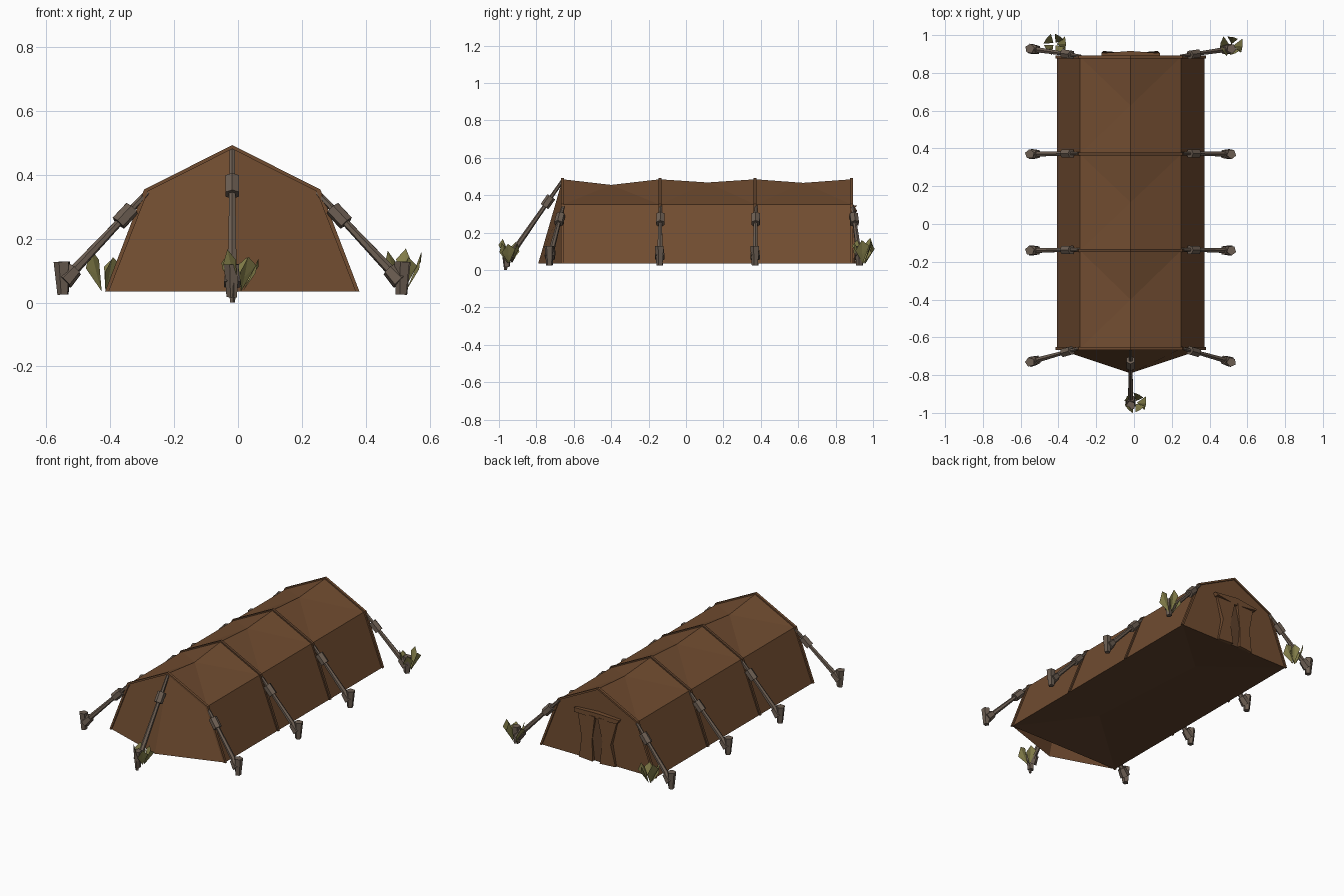
import bpy, math, random
from mathutils import Vector

if "Cube" in bpy.data.objects:
    bpy.data.objects.remove(bpy.data.objects["Cube"])

random.seed(4)
CX = -0.018          # centre line of the tent
RIBS = [-0.66, -0.14, 0.37, 0.885]
BASE, EAVE, RIDGE = 0.035, 0.35, 0.485


def material(name, col):
    m = bpy.data.materials.new(name)
    m.diffuse_color = (*col, 1)
    m.use_nodes = True
    m.node_tree.nodes["Principled BSDF"].inputs["Base Color"].default_value = m.diffuse_color
    return m


CANVAS = material("brown_canvas", (0.165, 0.073, 0.030))
TRIM = material("dark_brown_trim", (0.115, 0.054, 0.025))
WOOD = material("grey_brown_wood", (0.150, 0.112, 0.085))
LEAF = material("olive_leaf", (0.235, 0.215, 0.070))


def make(name, verts, faces, mat):
    me = bpy.data.meshes.new(name)
    me.from_pydata([tuple(v) for v in verts], [], faces)
    me.materials.append(mat)
    ob = bpy.data.objects.new(name, me)
    bpy.context.collection.objects.link(ob)
    return ob


def rod(name, a, b, r1, r2, mat, sides=6):
    """Tapered flat-sided rod between two points."""
    a, b = Vector(a), Vector(b)
    q = (b - a).to_track_quat('Z', 'Y')
    vs = []
    for p, r in ((a, r1), (b, r2)):
        for i in range(sides):
            t = 2 * math.pi * (i + 0.5) / sides
            vs.append(p + q @ Vector((r * math.cos(t), r * math.sin(t), 0)))
    fs = [(i, (i + 1) % sides, sides + (i + 1) % sides, sides + i) for i in range(sides)]
    fs += [tuple(range(sides))[::-1], tuple(range(sides, 2 * sides))]
    return make(name, vs, fs, mat)


def profile(y, grow=0.0):
    """Tent cross-section: base, eave, ridge, eave, base."""
    return [Vector((CX - 0.39 - grow, y, BASE)), Vector((CX - 0.268 - grow, y, EAVE + grow * 0.5)),
            Vector((CX, y, RIDGE + grow)), Vector((CX + 0.268 + grow, y, EAVE + grow * 0.5)),
            Vector((CX + 0.39 + grow, y, BASE))]


# canvas shell: walls, and roof panels sagging between the ribs
verts, faces = [], []
for y in RIBS:
    verts += profile(y)
for i, sag in enumerate((0.455, 0.468, 0.466)):
    a, b, m = 5 * i, 5 * i + 5, len(verts)
    verts.append(Vector((CX, (RIBS[i] + RIBS[i + 1]) / 2, sag)))
    faces += [(a, b, b + 1, a + 1), (a + 3, b + 3, b + 4, a + 4),
              (a + 2, a + 1, m), (a + 1, b + 1, m), (b + 1, b + 2, m),
              (a + 3, a + 2, m), (b + 3, a + 3, m), (b + 2, b + 3, m)]
faces = [f[::-1] for f in faces]
faces.append((19, 18, 17, 16, 15))                  # back wall
tip = len(verts)
verts.append(Vector((CX, -0.79, BASE)))             # pointed front wall
faces += [(0, tip, 2, 1), (tip, 4, 3, 2)]
make("canvas_shell", verts, faces, CANVAS)

# ground sheet, gently raised in the middle
corners = [verts[0], verts[4], verts[9], verts[14], verts[19], verts[15], verts[10], verts[5]]
mids = [Vector((CX + 0.03, -0.3, 0.08)), Vector((CX - 0.03, 0.5, 0.08))]
make("ground_sheet", corners + mids,
     [(0, 8, 1), (1, 8, 2), (0, 7, 8), (7, 6, 9), (7, 9, 8), (8, 9, 2),
      (2, 9, 3), (3, 9, 4), (4, 9, 5), (5, 9, 6)], TRIM)

# seam ribs over the canvas
for n, y in enumerate(RIBS):
    w = 0.008
    loops = [profile(y - w, -0.004), profile(y - w, 0.008), profile(y + w, 0.008), profile(y + w, -0.004)]
    vs = [v for lp in loops for v in lp]
    fs = [(5 * k + i, 5 * k + i + 1, 5 * ((k + 1) % 4) + i + 1, 5 * ((k + 1) % 4) + i)
          for k in range(4) for i in range(4)]
    fs += [(0, 5, 10, 15), (19, 14, 9, 4)]
    make(f"seam_rib_{n}", vs, fs, CANVAS if n in (0, 3) else TRIM)


def guy(name, top, foot):
    """Guy pole with a tensioner block, knot and ground stake."""
    top, foot = Vector(top), Vector(foot)
    d = (foot - top).normalized()
    flat = Vector((d.x, d.y, 0)).normalized()
    rod(name + "_pole", top, foot, 0.009, 0.016, WOOD)
    c = top.lerp(foot, 0.28)
    rod(name + "_tensioner", c - d * 0.032, c + d * 0.032, 0.025, 0.025, WOOD)
    rod(name + "_knot", foot - d * 0.03, foot + d * 0.022, 0.024, 0.03, WOOD)
    s = foot + flat * 0.018
    rod(name + "_stake", s + Vector((0, 0, -0.058)), s + Vector((0, 0, 0.045)) + flat * 0.004,
        0.018, 0.026, WOOD, 5)


# side guys, both sides of every rib; the end ones splay outwards
for n, (y, yf) in enumerate(zip(RIBS, (-0.725, -0.14, 0.37, 0.925))):
    y2 = y + 0.004
    for side, s in (("left", -1), ("right", 1)):
        guy(f"{side}_guy_{n}", (CX + s * 0.266, y2, 0.345), (CX + s * 0.512, yf, 0.083))

# front guy from the ridge
guy("front_guy", (CX, -0.66, 0.478), (CX, -0.94, 0.075))
rod("front_stake_tip", (CX, -0.965, 0.0), (CX, -0.962, 0.06), 0.008, 0.016, WOOD, 5)


# door on the back wall: rolled valance and two hanging curtains
def slab(name, pts, y0, y1, mat):
    """Polygon in the xz plane, given thickness and a bulging outer face."""
    n = len(pts)
    vs = [(CX + x, y0, z) for x, z in pts]
    vs += [(CX + x, y1 + 0.006 * (-1) ** i, z) for i, (x, z) in enumerate(pts)]
    fs = [(i, (i + 1) % n, n + (i + 1) % n, n + i) for i in range(n)]
    fs += [tuple(range(n))[::-1], tuple(range(n, 2 * n))]
    make(name, vs, fs, mat)


slab("door_valance", [(-0.145, 0.315), (0, 0.305), (0.145, 0.315), (0.155, 0.335),
                      (0, 0.345), (-0.155, 0.335)], 0.88, 0.91, CANVAS)
slab("door_opening", [(-0.1, BASE), (0.1, BASE), (0.1, 0.31), (-0.1, 0.31)], 0.882, 0.889, TRIM)
for side, s in (("left", -1), ("right", 1)):
    slab(f"{side}_door_curtain",
         [(s * 0.025, BASE), (s * 0.125, BASE), (s * 0.10, 0.17), (s * 0.135, 0.315),
          (s * 0.01, 0.315), (s * 0.035, 0.17)], 0.884, 0.903, CANVAS)


# leafy tufts: folded leaves spreading from one root
def tuft(name, x, y):
    vs, fs = [], []
    for i in range(5):
        t = 2 * math.pi * i / 5 + random.uniform(-0.3, 0.3)
        out = Vector((math.cos(t), math.sin(t) * 0.75, 0))
        wide = Vector((-out.y, out.x, 0))
        root = Vector((x, y, 0.035)) + out * 0.01
        h = random.uniform(0.10, 0.14)
        k = len(vs)
        vs += [root, root + out * 0.045 + wide * 0.04 + Vector((0, 0, h * 0.75)),
               root + out * 0.05 + Vector((0, 0, h)),
               root + out * 0.045 - wide * 0.035 + Vector((0, 0, h * 0.55)),
               root + out * 0.022 + Vector((0, 0, h * 0.4))]
        fs += [(k, k + 4, k + 1), (k + 4, k + 2, k + 1), (k, k + 3, k + 4), (k + 4, k + 3, k + 2)]
    make(name, vs, fs, LEAF)


tuft("front_tuft", 0.005, -0.945)
tuft("back_left_tuft", -0.42, 0.953)
tuft("back_right_tuft", 0.515, 0.945)
